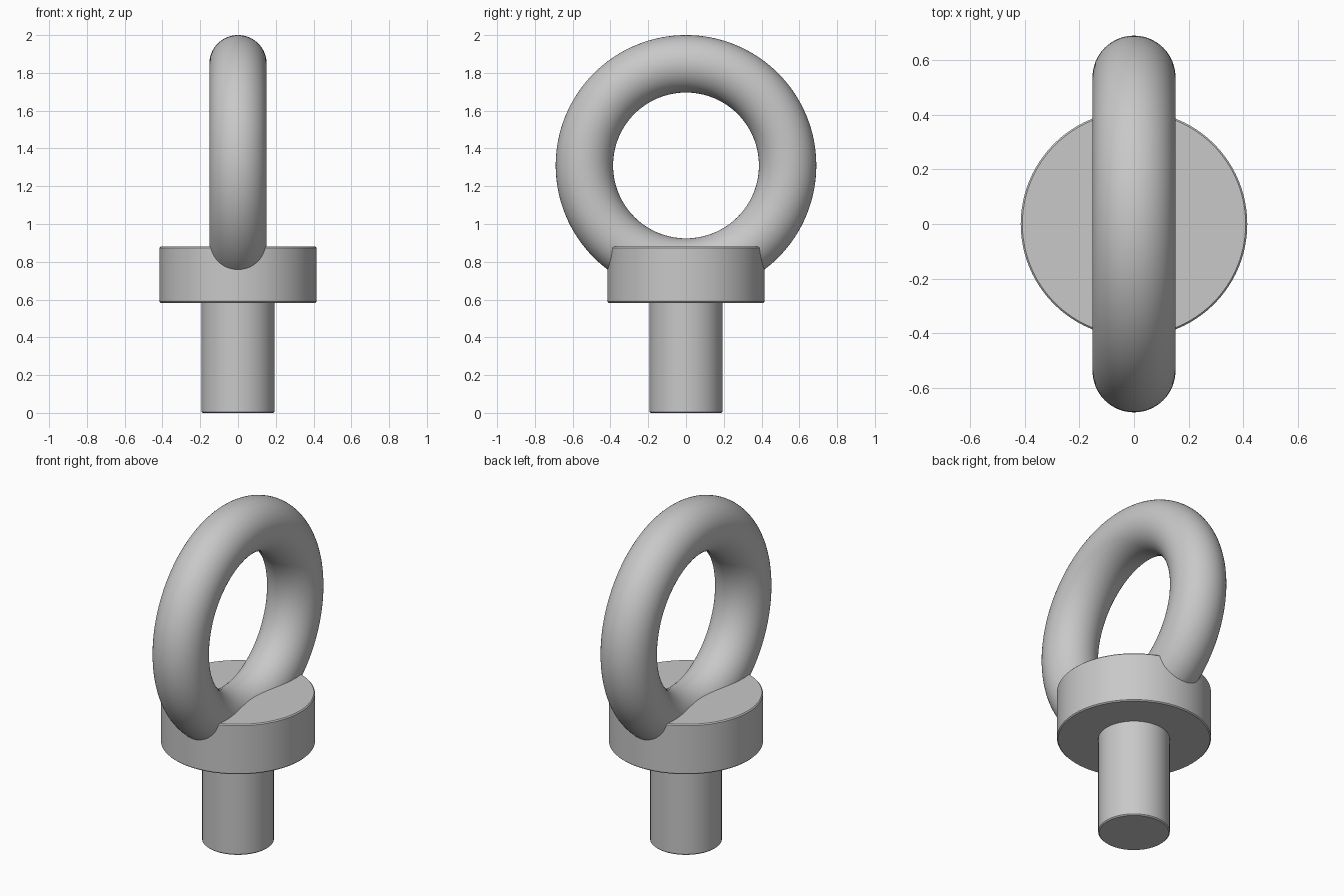
import bpy
import math

cube = bpy.data.objects.get("Cube")
if cube:
    bpy.data.objects.remove(cube, do_unlink=True)

# Single plain steel colour
steel = bpy.data.materials.new("steel_grey")
steel.use_nodes = True
colour = (0.58, 0.58, 0.58, 1.0)
steel.diffuse_color = colour
steel.node_tree.nodes["Principled BSDF"].inputs["Base Color"].default_value = colour


def finish(name, angle):
    obj = bpy.context.object
    obj.name = name
    obj.data.name = name
    obj.data.materials.append(steel)
    bpy.ops.object.shade_smooth_by_angle(angle=math.radians(angle))
    return obj


def disc(name, radius, bottom, top, edge):
    """Upright cylinder with a small chamfer on both rims."""
    bpy.ops.mesh.primitive_cylinder_add(
        vertices=96, radius=radius, depth=top - bottom,
        location=(0, 0, (bottom + top) / 2))
    obj = finish(name, 30)
    bevel = obj.modifiers.new("rim_chamfer", "BEVEL")
    bevel.width = edge
    bevel.segments = 1
    bevel.limit_method = "ANGLE"
    bevel.angle_limit = math.radians(40)
    return obj


# Shank, running slightly into the collar
disc("shank", 0.193, 0.0, 0.60, 0.006)

# Collar
disc("collar", 0.415, 0.583, 0.88, 0.006)

# Lifting ring, standing in the YZ plane and sunk into the collar
bpy.ops.mesh.primitive_torus_add(
    major_segments=128, minor_segments=64,
    major_radius=0.538, minor_radius=0.152,
    location=(0, 0, 1.31), rotation=(0, math.pi / 2, 0))
finish("lifting_ring", 60)
